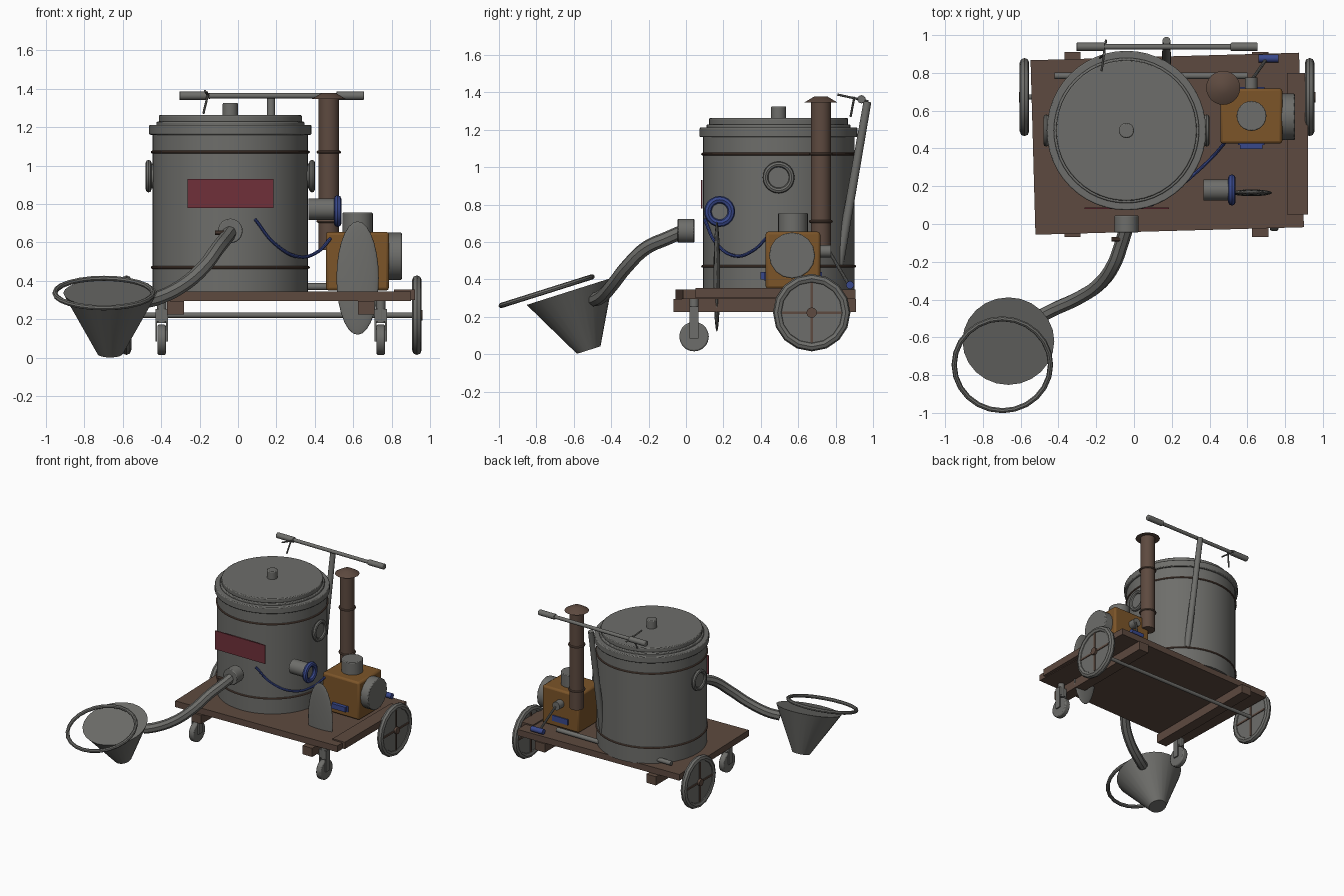
import bpy, math
from mathutils import Vector

cube = bpy.data.objects.get("Cube")
if cube:
    bpy.data.objects.remove(cube, do_unlink=True)


def material(name, rgb):
    m = bpy.data.materials.new(name)
    m.use_nodes = True
    m.diffuse_color = (*rgb, 1)
    m.node_tree.nodes["Principled BSDF"].inputs["Base Color"].default_value = (*rgb, 1)
    return m


STEEL = material("grey steel", (.155, .155, .145))
BROWN = material("rusty brown", (.11, .068, .05))
RED = material("sign red", (.16, .03, .042))
OCHRE = material("engine ochre", (.2, .09, .022))
BLUE = material("hose blue", (.04, .065, .26))
parts = []


def finish(ob, name, mat):
    ob.name = name
    ob.data.materials.clear()
    ob.data.materials.append(mat)
    parts.append(ob)
    return ob


def rod(name, a, b, r, mat=STEEL, r2=None, sides=24, bevel=0):
    """Cylinder or cone frustum running from a to b."""
    a, b = Vector(a), Vector(b)
    bpy.ops.mesh.primitive_cone_add(vertices=sides, radius1=r, radius2=r if r2 is None else r2,
                                    depth=(b - a).length, location=(a + b) / 2)
    ob = bpy.context.object
    ob.rotation_euler = (b - a).to_track_quat('Z', 'Y').to_euler()
    return finish(soften(ob, bevel), name, mat)


def soften(ob, bevel):
    if bevel:
        mod = ob.modifiers.new("Bevel", 'BEVEL')
        mod.width, mod.segments, mod.limit_method = bevel, 2, 'ANGLE'
    return ob


def box(name, lo, hi, mat, turn=0, bevel=0):
    lo, hi = Vector(lo), Vector(hi)
    bpy.ops.mesh.primitive_cube_add(size=1, location=(lo + hi) / 2)
    ob = bpy.context.object
    ob.scale = hi - lo
    bpy.ops.object.transform_apply(location=False, rotation=False, scale=True)
    ob.rotation_euler.z = turn
    return finish(soften(ob, bevel), name, mat)


def ring(name, centre, r, tube, mat=STEEL, rot=(0, 0, 0), sides=32):
    bpy.ops.mesh.primitive_torus_add(major_radius=r, minor_radius=tube, major_segments=sides,
                                     minor_segments=8, location=centre, rotation=rot)
    return finish(bpy.context.object, name, mat)


def tube(name, points, r, mat, sides=2):
    """Smooth bent pipe through the points."""
    curve = bpy.data.curves.new(name, 'CURVE')
    curve.dimensions = '3D'
    curve.bevel_depth, curve.bevel_resolution, curve.resolution_u = r, sides, 6
    curve.use_fill_caps = True
    sp = curve.splines.new('BEZIER')
    sp.bezier_points.add(len(points) - 1)
    for bp, p in zip(sp.bezier_points, points):
        bp.co = p
        bp.handle_left_type = bp.handle_right_type = 'AUTO'
    ob = bpy.data.objects.new(name, curve)
    bpy.context.collection.objects.link(ob)
    bpy.ops.object.select_all(action='DESELECT')
    ob.select_set(True)
    bpy.context.view_layer.objects.active = ob
    bpy.ops.object.convert(target='MESH')
    return finish(bpy.context.object, name, mat)


SIDEWAYS = (0, math.pi / 2, 0)

# Wooden platform, slightly askew, on two cross beams
box("platform", (-.535, -.037, .295), (.887, .887, .345), BROWN, math.radians(1.6))
box("side_plank", (.81, .05, .3), (.92, .8, .355), BROWN)
for x in (-.325, .668):
    box("cross_beam", (x - .043, -.068, .225), (x + .043, .91, .295), BROWN)

# Rear wheels with cross spokes on a shared axle
AY, AZ = .672, .222
rod("axle", (-.6, AY, AZ), (.93, AY, AZ), .014)
for x, out in ((-.58, -1), (.93, 1)):
    rod("wheel_disc", (x - .012, AY, AZ), (x + .012, AY, AZ), .175, sides=16)
    rim = ring("wheel_rim", (x, AY, AZ), .182, .025, rot=SIDEWAYS, sides=16)
    rod("wheel_hub", (x, AY, AZ), (x + out * .03, AY, AZ), .028, BROWN, sides=12)
    for side in (-1, 1):
        f = x + side * .014
        box("spoke_upright", (f - .004, AY - .007, AZ - .16), (f + .004, AY + .007, AZ + .16), BROWN)
        box("spoke_level", (f - .004, AY - .16, AZ - .007), (f + .004, AY + .16, AZ + .007), BROWN)

# Front casters
for x in (-.397, .742):
    rod("caster_wheel", (x - .022, .043, .094), (x + .022, .043, .094), .079, sides=20, bevel=.008)
    rod("caster_stem", (x, .043, .18), (x, .043, .3), .025, sides=12)
    for side in (-1, 1):
        f = x + side * .028
        box("caster_fork", (f - .005, .02, .085), (f + .005, .066, .21), STEEL)
    box("caster_crown", (x - .033, .02, .19), (x + .033, .066, .255), STEEL)

# Tank with rim, lid, knob and hoops
TX, TY = -.04, .495
for name, r, lo, hi in (("tank", .405, .34, 1.17), ("tank_rim", .422, 1.16, 1.212),
                        ("lid", .385, 1.2, 1.228), ("lid_top", .372, 1.225, 1.262),
                        ("lid_knob", .04, 1.25, 1.325)):
    rod(name, (TX, TY, lo), (TX, TY, hi), r, sides=48, bevel=.006 if r != .405 else 0)
for z in (.47, 1.07):
    ring("tank_hoop", (TX, TY, z), .407, .007, BROWN, sides=48)

# Round side ports
for side in (-1, 1):
    x = TX + side * .425
    ring("port_ring", (x, TY, .945), .07, .015, rot=SIDEWAYS)
    rod("port_glass", (x - side * .04, TY, .945), (x, TY, .945), .065)

# Plain sign plate
box("sign", (-.263, .079, .78), (.185, .088, .93), RED)

# Outlet nozzle, bent pipe, funnel and loose ring
rod("nozzle", (-.04, .045, .66), (-.04, -.045, .66), .064, bevel=.006)
tube("outlet_pipe", [(-.04, -.02, .655), (-.065, -.1, .62), (-.105, -.21, .57), (-.18, -.315, .47),
                     (-.29, -.39, .375), (-.42, -.45, .31), (-.5, -.49, .29)], .037, STEEL)
rod("pipe_valve", (-.12, -.08, .65), (-.05, -.08, .65), .012, BROWN, sides=10)
rod("funnel", (-.665, -.52, .022), (-.665, -.62, .337), .066, r2=.243)
ring("funnel_ring", (-.697, -.745, .337), .255, .014, rot=(math.radians(17.5), 0, 0), sides=24)

# Engine block with top and side drums
box("engine", (.457, .425, .35), (.785, .718, .655), OCHRE, bevel=.015)
rod("engine_top_drum", (.622, .572, .64), (.622, .572, .755), .079, bevel=.005)
rod("engine_side_drum", (.77, .567, .528), (.852, .567, .528), .123, sides=16, bevel=.006)
for y in (.421, .722):
    box("engine_plate", (.55, y - .004, .395), (.69, y + .004, .44), BLUE)
box("engine_foot", (.56, .397, .4), (.68, .417, .44), BLUE)

# Starting crank
rod("crank_boss", (.62, .7, .55), (.62, .775, .55), .033, sides=16)
rod("crank_arm", (.625, .765, .55), (.7, .872, .37), .009, sides=10)
rod("crank_grip", (.658, .877, .37), (.765, .877, .37), .021, BLUE, sides=16)

# Chimney with bands and cap
CX, CY = .472, .721
rod("chimney", (CX, CY, .56), (CX, CY, 1.345), .054, BROWN)
for z in (.71, 1.07):
    ring("chimney_band", (CX, CY, z), .056, .008, BROWN)
rod("chimney_cap", (CX, CY, 1.345), (CX, CY, 1.378), .09, BROWN, r2=.035)

# Push handle with grips and brake lever
rod("handle_post", (.172, .818, .48), (.172, .97, 1.35), .025, r2=.021, sides=16)
rod("handle_bar", (-.3, .938, 1.363), (.65, .938, 1.363), .014, sides=16)
for a, b in ((-.305, -.155), (.512, .655)):
    rod("handle_grip", (a, .938, 1.363), (b, .938, 1.363), .022, sides=16, bevel=.004)
rod("brake_lever", (-.172, .81, 1.388), (-.148, .975, 1.352), .006, sides=8)
rod("brake_link", (-.155, .9, 1.375), (-.18, .88, 1.27), .006, sides=8)

# Feed pipe along the back of the deck
rod("deck_pipe", (-.42, .785, .37), (.6, .785, .37), .018, sides=16)

# Blue-ringed side spout and blue hose
rod("spout", (.367, .18, .773), (.51, .18, .773), .056)
ring("spout_ring", (.518, .18, .763), .063, .02, BLUE, rot=SIDEWAYS, sides=20)
tube("hose", [(.09, .1, .72), (.19, .16, .595), (.32, .265, .525), (.42, .36, .555), (.48, .43, .62)],
     .009, BLUE)

# Leaf-shaped blade passing through the deck
bpy.ops.mesh.primitive_uv_sphere_add(segments=16, ring_count=14, location=(.622, .165, .415))
bpy.context.object.scale = (.11, .018, .295)
finish(bpy.context.object, "blade", STEEL)

# Smooth the curved surfaces, keeping sharp edges
bpy.ops.object.select_all(action='DESELECT')
for ob in parts:
    ob.select_set(True)
bpy.context.view_layer.objects.active = parts[0]
bpy.ops.object.shade_smooth_by_angle(angle=math.radians(32))
